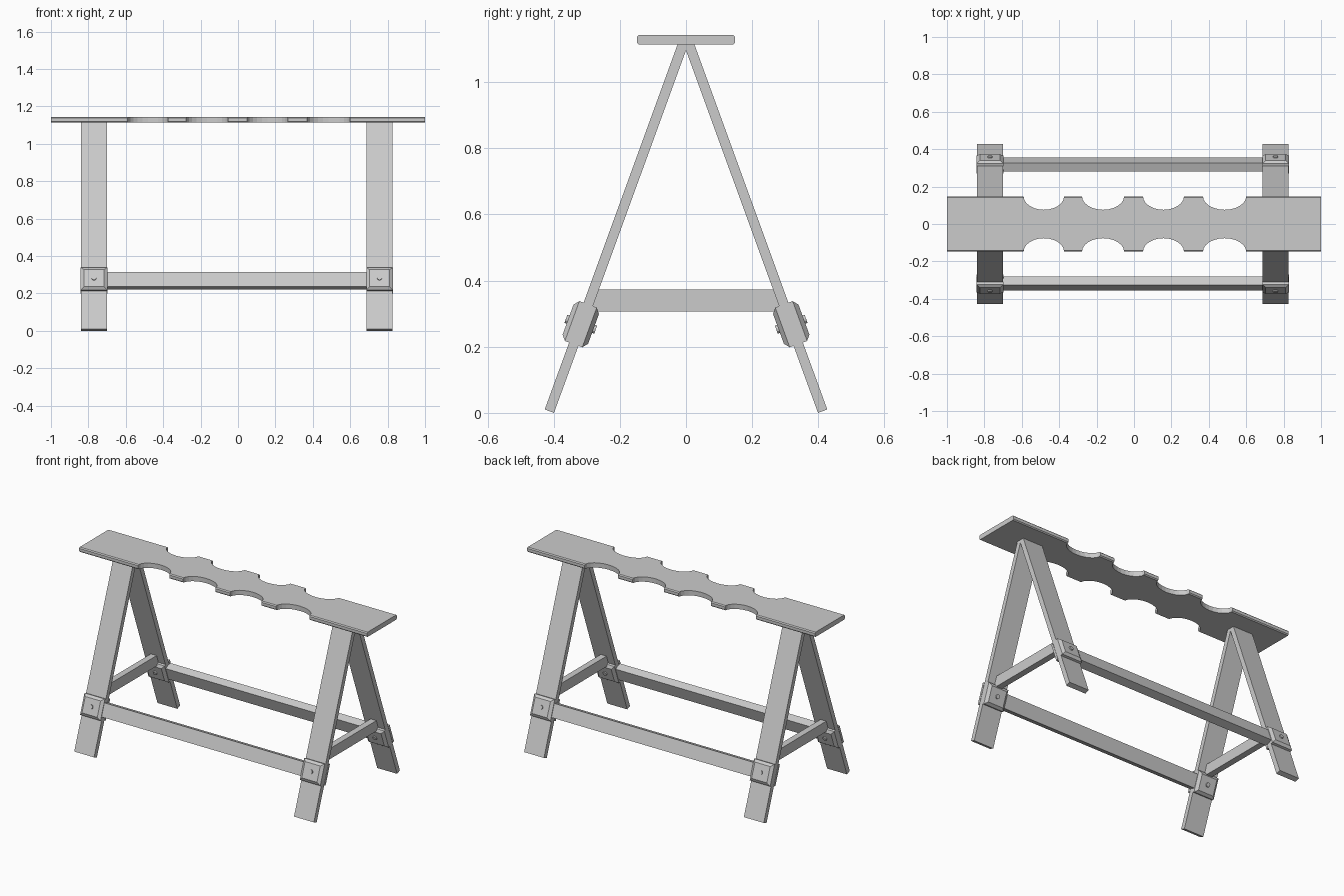
import bpy, bmesh, math
from mathutils import Matrix, Vector

if "Cube" in bpy.data.objects:
    bpy.data.objects.remove(bpy.data.objects["Cube"])

TILT = math.radians(20)
LEG_X = (-0.770, 0.757)
JOINT_Y, JOINT_Z = 0.318, 0.268      # joint centre on each leg


def finish(bm, name):
    bmesh.ops.recalc_face_normals(bm, faces=bm.faces)
    me = bpy.data.meshes.new(name)
    bm.to_mesh(me)
    bm.free()
    ob = bpy.data.objects.new(name, me)
    bpy.context.collection.objects.link(ob)
    return ob


def extrude(bm, points, vec):
    """Extrude a closed outline along a vector."""
    face = bm.faces.new([bm.verts.new(p) for p in points])
    new = bmesh.ops.extrude_face_region(bm, geom=[face], use_keep_orig=True)["geom"]
    bmesh.ops.translate(bm, vec=vec, verts=[v for v in new if isinstance(v, bmesh.types.BMVert)])


def joint_frame(x, side):
    """Local frame on a leg: X = world x, Y = out of the leg, Z = up the leg."""
    return (Matrix.Translation((x, side * JOINT_Y, JOINT_Z))
            @ Matrix.Rotation(side * TILT, 4, 'X'))


def box(name, size, matrix):
    bm = bmesh.new()
    bmesh.ops.create_cube(bm, size=1, matrix=matrix @ Matrix.Diagonal((*size, 1)))
    return finish(bm, name)


# Scalloped top board
def edge_row(sign):
    pts = []
    for a, b in ((-0.59, -0.374), (-0.278, -0.053), (0.048, 0.267), (0.369, 0.60)):
        for i in range(13):
            t = math.pi * i / 12
            pts.append(((a + b) / 2 - (b - a) / 2 * math.cos(t),
                        sign * (0.148 - 0.072 * math.sin(t)), 1.113))
    return pts


bm = bmesh.new()
outline = ([(-1, -0.148, 1.113)] + edge_row(-1) + [(1, -0.148, 1.113), (1, 0.148, 1.113)]
           + edge_row(1)[::-1] + [(-1, 0.148, 1.113)])
extrude(bm, outline, (0, 0, 0.030))
long_edges = [e for e in bm.edges
              if all(abs(abs(v.co.y) - 0.148) < 1e-4 for v in e.verts)
              and abs(e.verts[0].co.x - e.verts[1].co.x) > 0.01]
bmesh.ops.bevel(bm, geom=long_edges, offset=0.006, segments=1, affect='EDGES')
finish(bm, "top_board")

for x, end in zip(LEG_X, ("left", "right")):
    for side, face in ((-1, "front"), (1, "back")):
        tag = f"{face}_{end}"

        # Splayed leg
        bm = bmesh.new()
        profile = [(0.427, 0.0103), (0.399, 0.0), (0.0, 1.096), (0.0, 1.115), (0.025, 1.115)]
        extrude(bm, [(x - 0.069, side * y, z) for y, z in profile], (0.138, 0, 0))
        finish(bm, "leg_" + tag)

        # Chamfered clamp plates and bolts on both faces of the leg
        for out, label in ((1, "outer"), (-1, "inner")):
            frame = joint_frame(x, side)
            bm = bmesh.new()
            rings = []
            for hx, hz, d in ((0.071, 0.064, 0.014), (0.071, 0.064, 0.028), (0.053, 0.048, 0.041)):
                rings.append([bm.verts.new(frame @ Vector((sx * hx, side * out * d, sz * hz)))
                              for sx, sz in ((-1, -1), (1, -1), (1, 1), (-1, 1))])
            for lo, hi in zip(rings, rings[1:]):
                for i in range(4):
                    bm.faces.new((lo[i], lo[(i + 1) % 4], hi[(i + 1) % 4], hi[i]))
            bm.faces.new(rings[0])
            bm.faces.new(rings[-1])
            finish(bm, f"clamp_plate_{label}_{tag}")

            bm = bmesh.new()
            place = (frame @ Matrix.Translation((0, side * out * 0.042, 0))
                     @ Matrix.Rotation(math.pi / 2, 4, 'X'))
            bmesh.ops.create_cone(bm, cap_ends=True, segments=12, radius1=0.013,
                                  radius2=0.013, depth=0.012, matrix=place)
            finish(bm, f"bolt_{label}_{tag}")

    # Cross brace between the pair of legs
    bm = bmesh.new()
    brace = [(-0.292, 0.307), (0.292, 0.307), (0.268, 0.373), (-0.268, 0.373)]
    extrude(bm, [(x - 0.02, y, z) for y, z in brace], (0.04, 0, 0))
    finish(bm, "cross_brace_" + end)

# Long rails tilted with the legs
mid = sum(LEG_X) / 2
for side, face in ((-1, "front"), (1, "back")):
    box("long_rail_" + face, (LEG_X[1] - LEG_X[0] - 0.13, 0.05, 0.083), joint_frame(mid, side))
